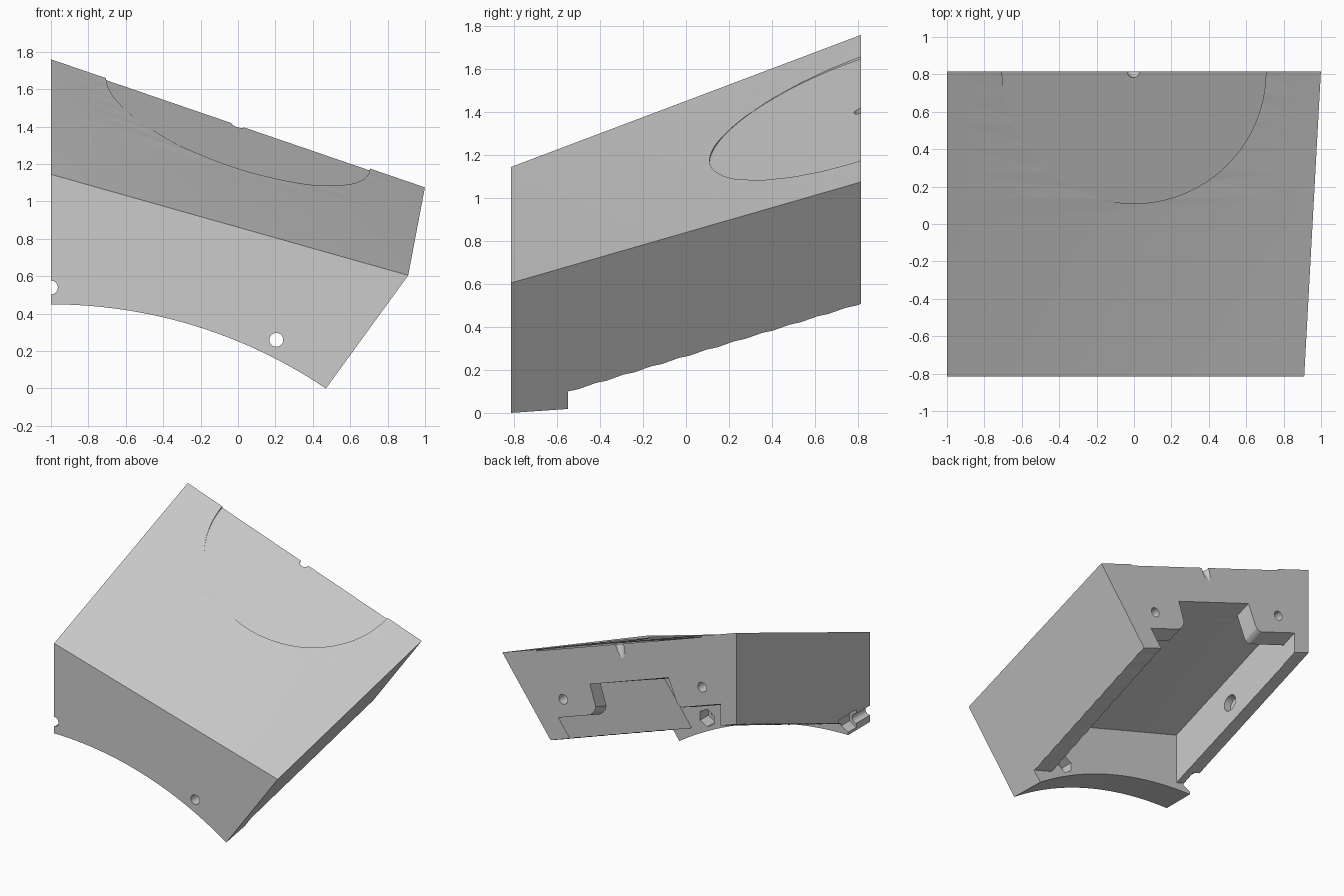
import bpy, bmesh, math
from mathutils import Vector

if "Cube" in bpy.data.objects:
    bpy.data.objects.remove(bpy.data.objects["Cube"])

Y0, FLANGE_Y, Y1 = -0.815, -0.55, 0.815


# Gently twisted top surface, ruled along x
def top(x, y):
    t = (y - Y0) / (Y1 - Y0)
    zl, zr, xr = 1.145 + 0.615 * t, 0.605 + 0.47 * t, 0.91 + 0.09 * t
    return zl + (zr - zl) * (x + 1) / (xr + 1)


# Slanted right side plane
def side(y, z):
    return 0.91 - 0.155 * (y - Y0) + 0.727 * (z - 0.605)


# Right edge x at a given depth below the top surface
def edge(y, d):
    z0, m = top(0, y) - d, top(1, y) - top(0, y)
    return side(y, z0) / (1 - 0.727 * m)


# Arched underside of the front flange
def arch(x):
    r = 2.626
    return 0.45 - r + math.sqrt(r * r - (x + 1) ** 2)


def finish(name, bm):
    bmesh.ops.recalc_face_normals(bm, faces=bm.faces[:])
    me = bpy.data.meshes.new(name)
    bm.to_mesh(me)
    bm.free()
    ob = bpy.data.objects.new(name, me)
    bpy.context.collection.objects.link(ob)
    return ob


# Loft closed (x, z) outlines along y
def loft(name, y0, y1, outline, n=12):
    bm = bmesh.new()
    rings = []
    for i in range(n + 1):
        y = y0 + (y1 - y0) * i / n
        rings.append([bm.verts.new((x, y, z)) for x, z in outline(y)])
    sides = []
    for a, b in zip(rings, rings[1:]):
        for i in range(len(a)):
            j = (i + 1) % len(a)
            sides.append(bm.faces.new((a[i], a[j], b[j], b[i])))
    bm.faces.new(rings[0])
    bm.faces.new(rings[-1])
    bmesh.ops.triangulate(bm, faces=sides)
    return finish(name, bm)


# Layer between two depths below the top surface
def layer(name, y0, y1, d0, d1, left, inset):
    def outline(y):
        a, b = edge(y, d0) - inset, edge(y, d1) - inset
        return [(left, top(left, y) - d0), (a, top(a, y) - d0),
                (b, top(b, y) - d1), (left, top(left, y) - d1)]
    return loft(name, y0, y1, outline)


# Round or hexagonal rod between two points
def rod(name, a, b, r, n=24):
    a, b = Vector(a), Vector(b)
    bm = bmesh.new()
    bmesh.ops.create_cone(bm, cap_ends=True, segments=n, radius1=r, radius2=r,
                          depth=(b - a).length)
    q = Vector((0, 0, 1)).rotation_difference(b - a)
    for v in bm.verts:
        v.co = q @ v.co + (a + b) / 2
    return finish(name, bm)


# Main block, arched underneath over its whole length
def block_outline(y):
    xb = 0.4
    for _ in range(40):
        xb = side(y, arch(xb))
    xt = edge(y, 0)
    arc = [xb + (-1 - xb) * i / 24 for i in range(25)]
    return [(-1, top(-1, y)), (xt, top(xt, y))] + [(x, arch(x)) for x in arc]


body = loft("corner_housing", Y0, Y1, block_outline)

# Space behind the flange, inner pocket and lowered back wall
cutters = [
    layer("under_cut", FLANGE_Y, 1.0, 0.705, 2.5, -1.4, -3),
    layer("pocket_cut", FLANGE_Y, 0.685, 0.30, 0.9, -0.87, 0.165),
    layer("back_wall_cut", 0.6, 0.9, 0.54, 0.8, -0.865, 0.165),
]

# Opening in the back wall with rounded lower corners
opening = [(-0.42, 0.302), (0.25, 0.302), (0.20, 0.48), (0.21, 0.51),
           (0.23, 0.53), (0.26, 0.545), (0.26, 0.62), (-0.55, 0.62),
           (-0.55, 0.545), (-0.52, 0.53), (-0.50, 0.51), (-0.485, 0.48)]
cutters.append(loft("opening_cut", 0.6, 0.9,
                    lambda y: [(x, top(x, y) - d) for x, d in opening], 3))

# Shallow flat round recess in the top
disc = rod("disc_cut", (0, Y1, 0), (0, Y1, 1), 0.705, 128)
for v in disc.data.vertices:
    plane = 1.407 - 0.3425 * v.co.x + 0.344 * (v.co.y - Y1)
    v.co.z = plane + (0.3 if v.co.z > 0.5 else 0)
cutters.append(disc)
normal = Vector((0.3425, -0.344, 1)).normalized()
centre = Vector((0, Y1, 1.41))
cutters.append(rod("pin_cut", centre - normal * 0.1, centre + normal * 0.1, 0.035))

# Flange bolt holes with hexagonal nut seats
for x, z in ((0.205, 0.26), (-1, 0.54)):
    cutters.append(rod("bolt_cut", (x, -0.9, z), (x, -0.5, z), 0.037))
    cutters.append(rod("nut_cut", (x, -0.65, z), (x, -0.44, z), 0.068, 6))

# Back wall bolt holes
for x, z in ((0.478, 0.852), (-0.708, 1.263)):
    cutters.append(rod("back_bolt_cut", (x, 0.6, z), (x, 0.9, z), 0.037))

# Left wall hole with counterbore
cutters.append(rod("left_bolt_cut", (-1.1, 0.065, 0.91), (-0.8, 0.065, 0.91), 0.035))
cutters.append(rod("left_bore_cut", (-0.93, 0.065, 0.91), (-0.8, 0.065, 0.91), 0.065))

# Right wall hole with nut seat
n = Vector((1, 0.155, -0.727)).normalized()
p = Vector((side(0.08, 0.41), 0.08, 0.41))
cutters.append(rod("right_bolt_cut", p - n * 0.25, p + n * 0.1, 0.037))
cutters.append(rod("right_nut_cut", p - n * 0.25, p - n * 0.07, 0.068, 6))

# Apply the cuts
bpy.context.view_layer.objects.active = body
for c in cutters:
    c.hide_render = True
    m = body.modifiers.new("cut", 'BOOLEAN')
    m.operation, m.solver, m.object = 'DIFFERENCE', 'EXACT', c
    bpy.ops.object.modifier_apply(modifier=m.name)
    bpy.data.objects.remove(c)

bpy.ops.object.select_all(action='DESELECT')
body.select_set(True)
bpy.ops.object.shade_smooth_by_angle(angle=math.radians(25))
